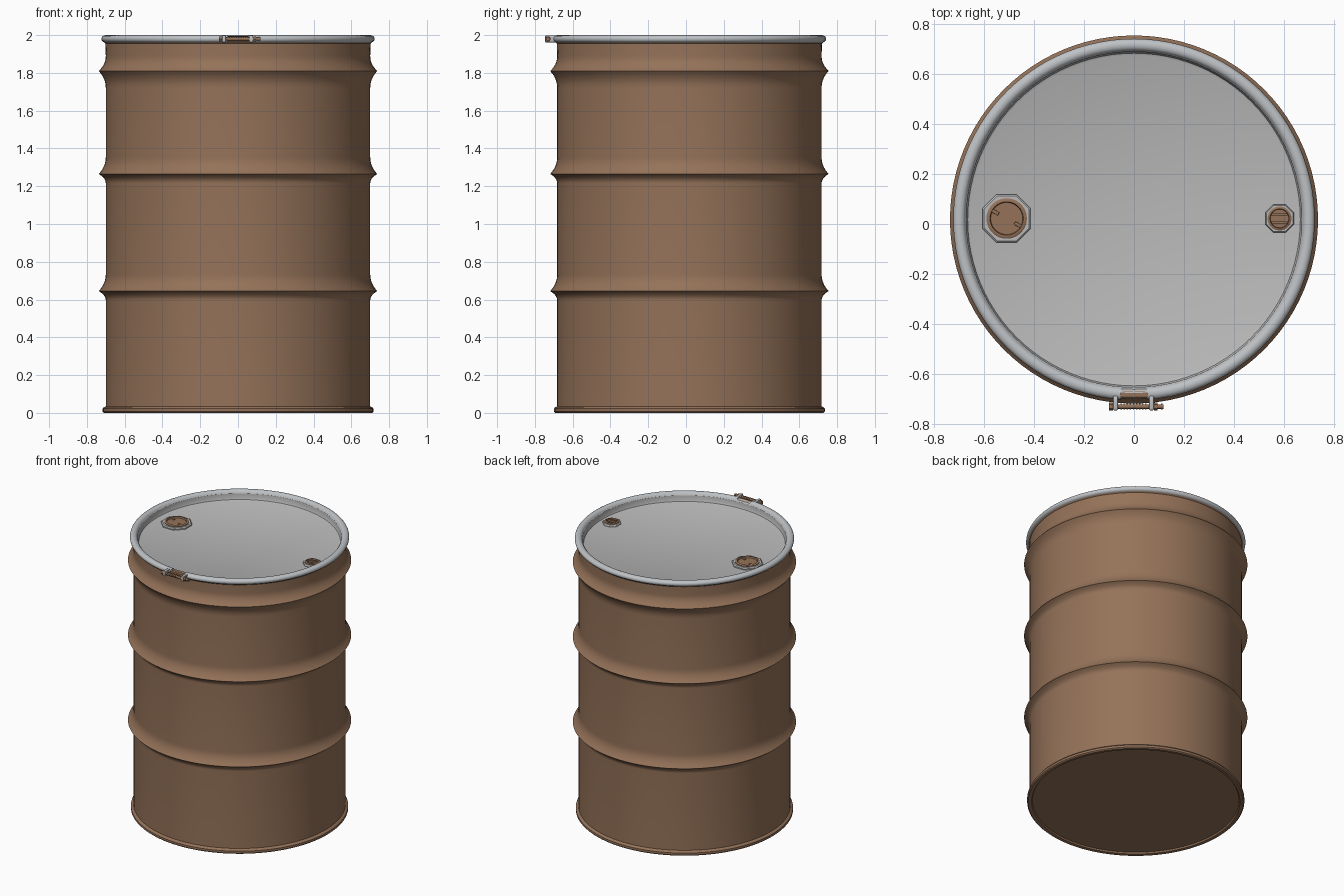
import bpy, bmesh, math
from mathutils import Matrix, Vector

if "Cube" in bpy.data.objects:
    bpy.data.objects.remove(bpy.data.objects["Cube"])

CY = 0.018      # drum axis offset in y
SEG = 96


def material(name, rgb):
    m = bpy.data.materials.new(name)
    m.diffuse_color = (*rgb, 1)
    m.use_nodes = True
    m.node_tree.nodes["Principled BSDF"].inputs["Base Color"].default_value = m.diffuse_color
    return m


BROWN = material("brown paint", (0.30, 0.17, 0.10))
GREY = material("grey lid", (0.49, 0.49, 0.49))
STEEL = material("pale steel", (0.52, 0.54, 0.56))


def finish(name, bm, mat, angle=35):
    me = bpy.data.meshes.new(name)
    bm.to_mesh(me)
    bm.free()
    me.materials.append(mat)
    ob = bpy.data.objects.new(name, me)
    bpy.context.collection.objects.link(ob)
    bpy.ops.object.select_all(action='DESELECT')
    ob.select_set(True)
    bpy.context.view_layer.objects.active = ob
    bpy.ops.object.shade_smooth_by_angle(angle=math.radians(angle))
    return ob


def revolve(name, profile, mat, centre=(0, CY), seg=SEG, gap=0.0, closed=False, phase=None, angle=35):
    """Spin an (r, z) profile round z; a gap leaves the -y side open."""
    bm = bmesh.new()
    start = -math.pi / 2 + gap if phase is None else phase
    span = 2 * math.pi - 2 * gap
    count = seg + 1 if gap else seg
    cols = []
    for i in range(count):
        a = start + span * i / seg
        cols.append([bm.verts.new((centre[0] + r * math.cos(a), centre[1] + r * math.sin(a), z))
                     for r, z in profile])
    n = len(profile)
    for i in range(seg):
        c, d = cols[i], cols[(i + 1) % count]
        for j in range(n if closed else n - 1):
            k = (j + 1) % n
            bm.faces.new((c[j], d[j], d[k], c[k]))
    if gap:
        bm.faces.new(cols[0])
        bm.faces.new(cols[-1][::-1])
    bmesh.ops.remove_doubles(bm, verts=bm.verts, dist=1e-5)
    return finish(name, bm, mat, angle)


def box(name, loc, size, mat, bevel=0.0, turn=0.0):
    bm = bmesh.new()
    bmesh.ops.create_cube(bm, size=1, matrix=Matrix.Translation(loc) @ Matrix.Rotation(turn, 4, 'Z')
                          @ Matrix.Diagonal((*size, 1)))
    if bevel:
        bmesh.ops.bevel(bm, geom=bm.edges[:], offset=bevel, segments=2, affect='EDGES', profile=0.5)
    return finish(name, bm, mat)


def rod(name, x0, x1, y, z, r, mat, seg=16):
    bm = bmesh.new()
    bmesh.ops.create_cone(bm, cap_ends=True, segments=seg, radius1=r, radius2=r, depth=x1 - x0,
                          matrix=Matrix.Translation(((x0 + x1) / 2, y, z))
                          @ Matrix.Rotation(math.pi / 2, 4, 'Y'))
    return finish(name, bm, mat)


def oval(r, z, a, b, n=16):
    return [(r + a * math.cos(2 * math.pi * i / n), z + b * math.sin(2 * math.pi * i / n))
            for i in range(n)]


# Drum shell: bottom panel, bottom seam, three flared ribs, top curl
R = 0.70
shell = [(0, 0.012), (0.682, 0.012), (0.688, 0.002), (0.694, 0), (0.71, 0), (0.717, 0.007),
         (0.717, 0.022), (0.711, 0.03), (0.70, 0.034)]
for peak, below, above in ((0.645, 0.05, 0.09), (1.265, 0.05, 0.09), (1.81, 0.09, 0.08)):
    for i in range(-7, 8):
        t = i / 7
        h = above if t > 0 else below
        shell.append((R + 0.037 * (1 - abs(t)) ** 2.2, peak + t * h))
shell += [(0.702, 1.955), (0.712, 1.965), (0.719, 1.972), (0.719, 1.987), (0.712, 1.993),
          (0.69, 1.993)]
revolve("drum_shell", shell, BROWN)

# Recessed lid
LID = 1.935
revolve("lid", [(0.695, 1.994), (0.68, 1.99), (0.672, 1.98), (0.67, LID + 0.012),
                (0.666, LID + 0.004), (0.657, LID), (0, LID)], GREY)

# Split clamping ring, open at the front
revolve("clamp_ring", oval(0.70, 1.98, 0.024, 0.02), STEEL, gap=0.076, closed=True)

# Clamp lugs, bolt, nut and thread
for x, label in ((-0.074, "left"), (0.07, "right")):
    box("clamp_lug_" + label, (x, -0.717, 1.98), (0.02, 0.058, 0.038), STEEL, 0.005)
BY, BZ = -0.731, 1.98
rod("clamp_bolt", -0.08, 0.118, BY, BZ, 0.009, BROWN)
rod("bolt_head", -0.1, -0.085, BY, BZ, 0.016, BROWN, 6)
rod("bolt_nut", 0.081, 0.094, BY, BZ, 0.016, BROWN, 6)
for i in range(14):
    x = -0.055 + 0.0125 * i
    if not 0.056 < x < 0.096:
        rod("bolt_thread", x, x + 0.006, BY, BZ, 0.0115, BROWN)


# Bung fittings: octagonal flange plus dished screw plug
def bung(label, x, apothem, r):
    c = (x, CY + 0.004)
    o = apothem / math.cos(math.pi / 8)
    revolve(label + "_flange", [(o, LID - 0.002), (o, LID + 0.008), (o * 0.93, LID + 0.014),
                                (r, LID + 0.014), (r, LID)], GREY,
            centre=c, seg=8, phase=math.pi / 8, angle=20)
    revolve(label + "_plug", [(r + 0.003, LID), (r + 0.003, LID + 0.018), (r - 0.003, LID + 0.022),
                              (r * 0.86, LID + 0.022), (r * 0.82, LID + 0.012), (0, LID + 0.012)],
            BROWN, centre=c, seg=40)
    return c


cx, cy = bung("large_bung", -0.51, 0.097, 0.078)
for s in (-1, 1):
    d = Vector((0.045 * s, -0.025 * s))
    box("large_bung_grip", (cx + d.x, cy + d.y, LID + 0.014), (0.03, 0.014, 0.012), BROWN, 0.002,
        turn=-0.5)
cx, cy = bung("small_bung", 0.583, 0.057, 0.045)
for s in (-1, 1):
    box("small_bung_grip", (cx, cy + 0.016 * s, LID + 0.014), (0.064, 0.008, 0.012), BROWN, 0.002)
